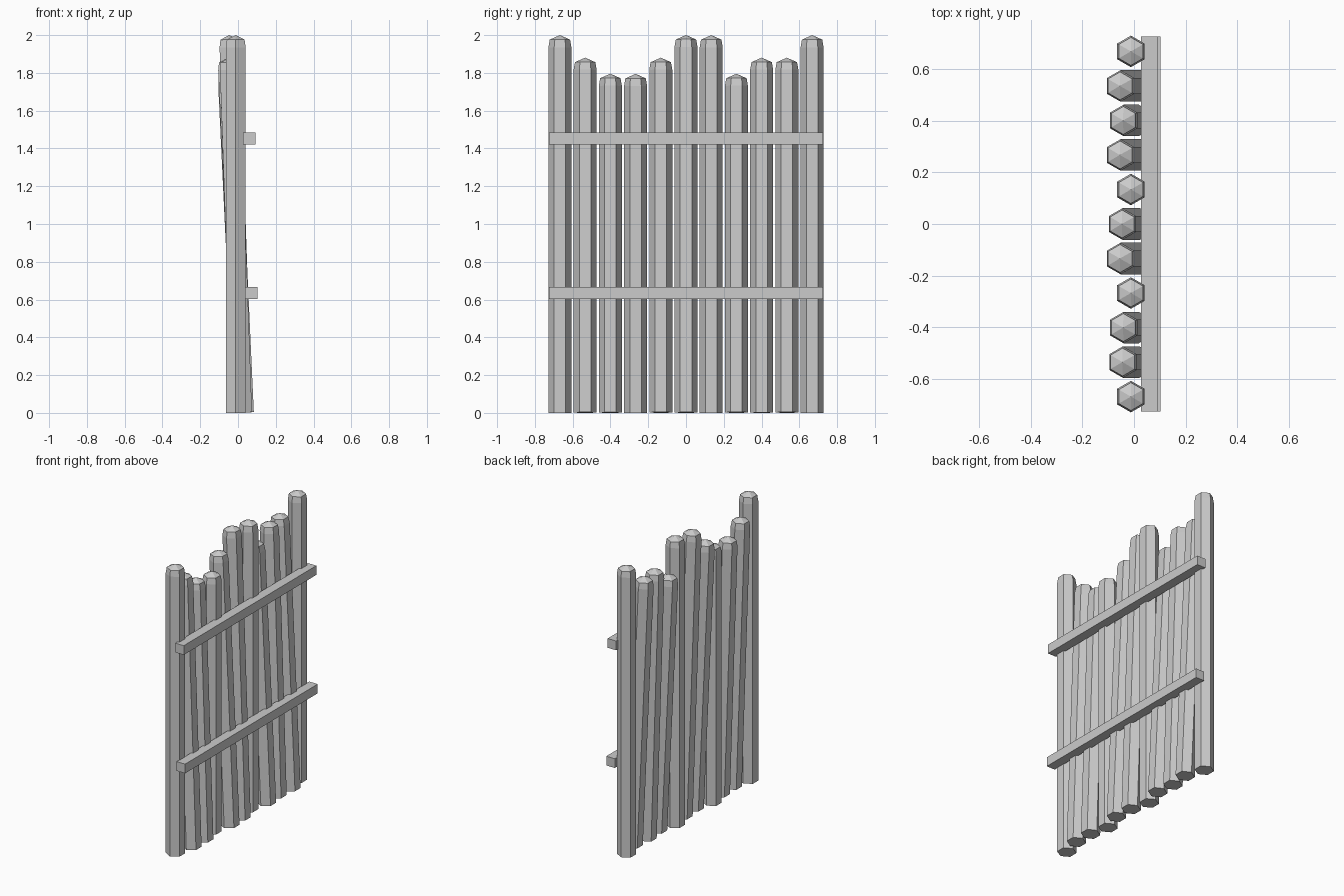
import bpy, bmesh
from math import cos, sin, pi, atan2
from mathutils import Matrix

if "Cube" in bpy.data.objects:
    bpy.data.objects.remove(bpy.data.objects["Cube"])

SIDES, RADIUS, AXIS_X = 6, 0.061, -0.012


def add_mesh(name, bm):
    bmesh.ops.recalc_face_normals(bm, faces=bm.faces)
    mesh = bpy.data.meshes.new(name)
    bm.to_mesh(mesh)
    bm.free()
    obj = bpy.data.objects.new(name, mesh)
    bpy.context.collection.objects.link(obj)
    return obj


def add_post(name, y, height, top_x):
    """Hexagonal log with a tapered shoulder and a low pointed cap."""
    bm = bmesh.new()
    rings = []
    for z, r in ((0, RADIUS), (height - 0.065, RADIUS), (height - 0.024, 0.054)):
        rings.append([bm.verts.new((r * sin(i * 2 * pi / SIDES),
                                    r * cos(i * 2 * pi / SIDES), z))
                      for i in range(SIDES)])
    tip = bm.verts.new((0, 0, height))
    bm.faces.new(rings[0])
    for i in range(SIDES):
        j = (i + 1) % SIDES
        for low, high in zip(rings, rings[1:]):
            bm.faces.new((low[i], low[j], high[j], high[i]))
        bm.faces.new((rings[-1][i], rings[-1][j], tip))
    # lean about the middle of the log, then rest it on the ground
    lean = atan2(top_x - AXIS_X, height / 2)
    bm.transform(Matrix.Translation((AXIS_X, y, height / 2))
                 @ Matrix.Rotation(lean, 4, 'Y')
                 @ Matrix.Translation((0, 0, -height / 2)))
    drop = min(v.co.z for v in bm.verts)
    bm.transform(Matrix.Translation((0, 0, -drop)))
    return add_mesh(name, bm)


def add_rail(name, x, z):
    bm = bmesh.new()
    bmesh.ops.create_cube(bm, size=1, matrix=Matrix.Translation((x, 0, z))
                          @ Matrix.Diagonal((0.065, 1.45, 0.064, 1)))
    return add_mesh(name, bm)


# Palisade posts: height and x of the tip, along y
posts = [(2.0, -0.012), (1.88, -0.045), (1.795, -0.042), (1.795, -0.012),
         (1.88, -0.055), (2.0, -0.047), (2.0, -0.012), (1.795, -0.055),
         (1.88, -0.042), (1.88, -0.055), (2.0, -0.012)]
for n, (height, tip_x) in enumerate(posts):
    add_post(f"post_{n + 1}", (n - 5) * 0.1335, height, tip_x)

# Cross rails
add_rail("upper_rail", 0.06, 1.452)
add_rail("lower_rail", 0.07, 0.635)
